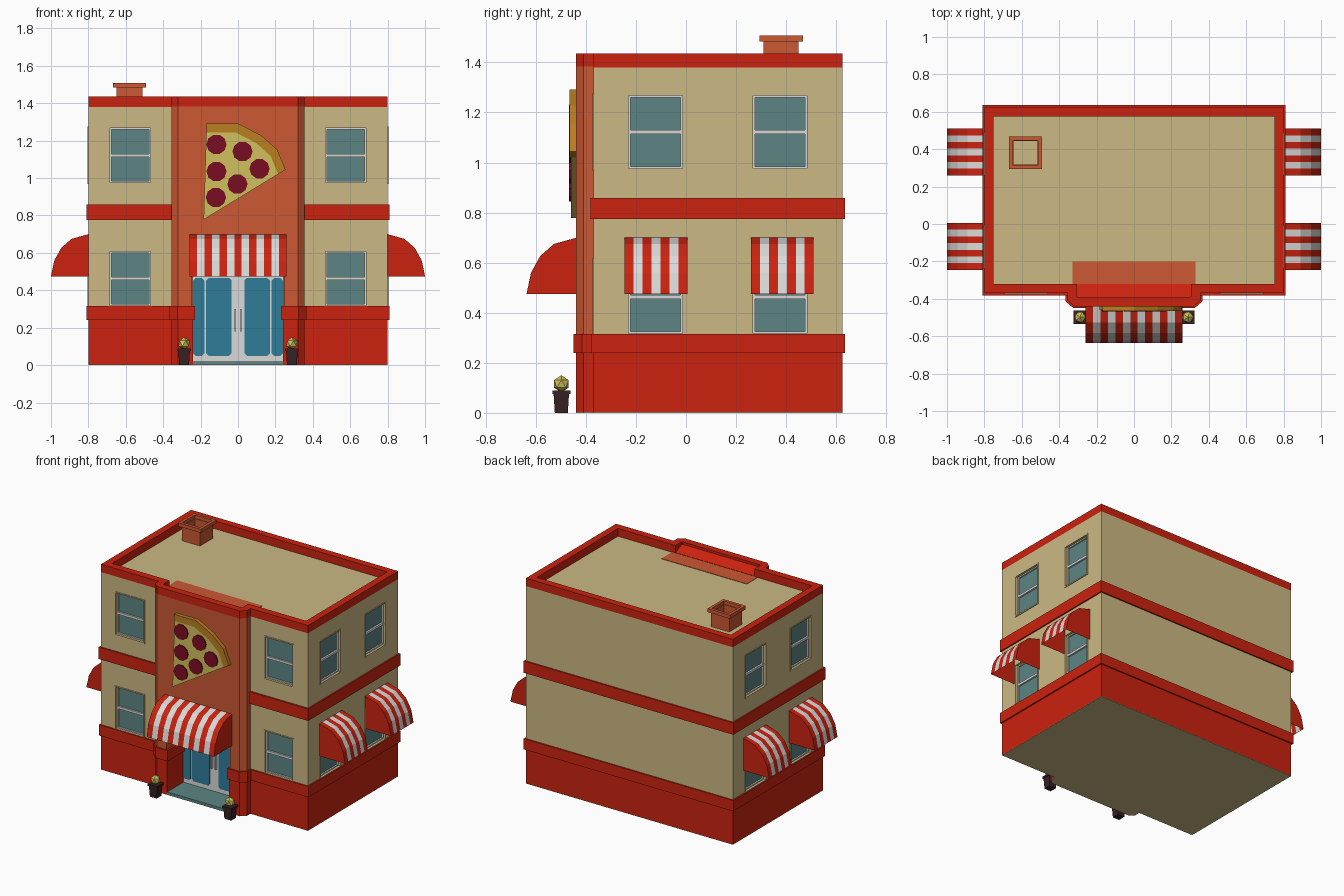
import bpy, bmesh, math
from mathutils import Matrix, Vector

if "Cube" in bpy.data.objects:
    bpy.data.objects.remove(bpy.data.objects["Cube"])


def material(name, r, g, b):
    lin = [((c / 255 + 0.055) / 1.055) ** 2.4 for c in (r, g, b)]
    m = bpy.data.materials.new(name)
    m.diffuse_color = (*lin, 1)
    m.use_nodes = True
    m.node_tree.nodes["Principled BSDF"].inputs["Base Color"].default_value = m.diffuse_color
    return m


BEIGE = material("beige wall", 204, 185, 131)
RED = material("red trim", 204, 34, 15)
BRICK = material("brick orange", 204, 88, 52)
GLASS = material("teal glass", 92, 133, 132)
BLUE = material("blue door glass", 48, 124, 154)
WHITE = material("white", 218, 218, 216)
PEPPER = material("dark red topping", 122, 12, 34)
CHEESE = material("yellow", 208, 193, 92)
CRUST = material("golden crust", 186, 126, 34)
POT = material("dark brown", 56, 33, 36)

FRONT = Matrix.Rotation(math.pi / 2, 4, 'X')  # turns an x/z outline upright, extruding to -y


def finish(name, bm, mats, mat=Matrix()):
    bm.transform(mat)
    bmesh.ops.recalc_face_normals(bm, faces=bm.faces[:])
    me = bpy.data.meshes.new(name)
    bm.to_mesh(me)
    bm.free()
    for m in mats:
        me.materials.append(m)
    ob = bpy.data.objects.new(name, me)
    bpy.context.collection.objects.link(ob)
    return ob


def prism(name, pts, z0, z1, m, mat=Matrix()):
    bm = bmesh.new()
    lo = [bm.verts.new((x, y, z0)) for x, y in pts]
    hi = [bm.verts.new((x, y, z1)) for x, y in pts]
    bm.faces.new(lo[::-1])
    bm.faces.new(hi)
    for i in range(len(pts)):
        j = (i + 1) % len(pts)
        bm.faces.new((lo[i], lo[j], hi[j], hi[i]))
    return finish(name, bm, [m], mat)


def ring(name, outer, inner, z0, z1, m):
    bm = bmesh.new()
    loops = [[bm.verts.new((x, y, z)) for x, y in p]
             for p, z in ((outer, z0), (outer, z1), (inner, z1), (inner, z0))]
    n = len(outer)
    for a, b in zip(loops, loops[1:] + loops[:1]):
        for i in range(n):
            j = (i + 1) % n
            bm.faces.new((a[i], a[j], b[j], b[i]))
    return finish(name, bm, [m])


def boxes(name, spans, m, mat=Matrix()):
    bm = bmesh.new()
    for x0, x1, y0, y1, z0, z1 in spans:
        t = Matrix.Translation(((x0 + x1) / 2, (y0 + y1) / 2, (z0 + z1) / 2))
        s = Matrix.Diagonal((x1 - x0, y1 - y0, z1 - z0, 1))
        bmesh.ops.create_cube(bm, size=1, matrix=t @ s)
    return finish(name, bm, [m], mat)


def mirrored(half):  # half outline on +x, running counter-clockwise
    return half + [(-x, y) for x, y in reversed(half)]


def offset(pts, d):  # grow a counter-clockwise outline by d
    out = []
    for i, p in enumerate(pts):
        p = Vector(p)
        a = (p - Vector(pts[i - 1])).normalized()
        b = (Vector(pts[(i + 1) % len(pts)]) - p).normalized()
        na, nb = Vector((a.y, -a.x)), Vector((b.y, -b.x))
        out.append(tuple(p + (na + nb) * d / (1 + na.dot(nb))))
    return out


def square(cx, cy, h):
    return [(cx - h, cy - h), (cx + h, cy - h), (cx + h, cy + h), (cx - h, cy + h)]


# Outlines of the building
Y0, Y1 = -0.37, 0.625
bay_front = [(0.32, -0.44), (0.355, -0.41), (0.355, Y0)]
main_corner = [(0.80, Y0), (0.80, Y1)]
full = mirrored(bay_front + main_corner)
recessed = mirrored([(0.24, -0.24), (0.24, -0.44)] + bay_front + main_corner)
bay_tail = [(0.33, Y0), (0.33, -0.20)]
bay_open = mirrored([(0.245, -0.24), (0.245, -0.44)] + bay_front + bay_tail)
bay_full = mirrored(bay_front + bay_tail)

# Base, walls and bands
prism("underside", full, 0, 0.003, BEIGE)
prism("base", recessed, 0.003, 0.25, RED)
prism("base_band", offset(recessed, 0.01), 0.24, 0.315, RED)
walls = boxes("walls", [(-0.8, 0.8, Y0, Y1, 0.25, 1.38)], BEIGE)
prism("bay_lower", bay_open, 0.31, 0.48, BRICK)
prism("bay_upper", bay_full, 0.48, 1.383, BRICK)
boxes("middle_band", [(-0.81, 0.81, Y0 - 0.012, Y1 + 0.01, 0.775, 0.858)], RED)

# Parapet with a sloped ledge behind the bay
ring("parapet", full, offset(full, -0.05), 1.38, 1.435, RED)
prism("bay_ledge", [(-0.32, 1.375), (-0.32, 1.385), (-0.395, 1.42), (-0.395, 1.375)],
      -0.306, 0.306, RED, Matrix(((0, 0, 1, 0), (1, 0, 0, 0), (0, 1, 0, 0), (0, 0, 0, 1))))

# Windows: recessed glass, white sash, thin trim
RIGHT, LEFT = Matrix.Rotation(math.pi / 2, 4, 'Z'), Matrix.Rotation(-math.pi / 2, 4, 'Z')
places = []
for z in (0.463, 1.122):
    places += [Matrix.Translation((s * 0.577, Y0, z)) for s in (-1, 1)]
    for y in (-0.122, 0.375):
        places += [Matrix.Translation((0.8, y, z)) @ RIGHT, Matrix.Translation((-0.8, y, z)) @ LEFT]
W, H = 0.108, 0.145


def frame(w, h, t, y0, y1):
    return [(-w, -w + t, y0, y1, -h, h), (w - t, w, y0, y1, -h, h),
            (-w + t, w - t, y0, y1, h - t, h), (-w + t, w - t, y0, y1, -h, -h + t)]


cutters = [boxes("door_cutter", [(-0.3, 0.3, -0.5, -0.215, 0.2, 0.6)], BEIGE)]
for p in places:
    cutters.append(boxes("window_cutter", [(-W, W, -0.05, 0.03, -H, H)], BEIGE, p))
    boxes("window_glass", [(-W, W, 0.022, 0.031, -H, H)], GLASS, p)
    boxes("window_sash", frame(W, H, 0.008, 0.012, 0.025)
          + [(-W, W, 0.01, 0.025, -0.008, 0.008)], WHITE, p)
    boxes("window_trim", frame(W + 0.008, H + 0.008, 0.008, -0.004, 0.002), BEIGE, p)
bpy.context.view_layer.objects.active = walls
for c in cutters:
    mod = walls.modifiers.new("cut", 'BOOLEAN')
    mod.operation, mod.solver, mod.object = 'DIFFERENCE', 'EXACT', c
    bpy.ops.object.modifier_apply(modifier=mod.name)
    bpy.data.objects.remove(c)


# Striped awnings
def awning(width, stripes, mat):
    prof = [(0, 0.225), (-0.09, 0.2), (-0.145, 0.152), (-0.182, 0.085), (-0.2, 0)]
    bm = bmesh.new()
    rows = [[bm.verts.new((width * (i / stripes - 0.5), y, z)) for y, z in prof]
            for i in range(stripes + 1)]
    for i in range(stripes):
        for k in range(len(prof) - 1):
            f = bm.faces.new((rows[i][k], rows[i][k + 1], rows[i + 1][k + 1], rows[i + 1][k]))
            f.material_index = i % 2
    for r in (rows[0], rows[-1]):
        bm.faces.new(r + [bm.verts.new((r[0].co.x, 0, 0))])
    finish("awning", bm, [RED, WHITE], mat)


awning(0.52, 13, Matrix.Translation((0, -0.437, 0.475)))
for y in (-0.12, 0.385):
    awning(0.25, 7, Matrix.Translation((0.8, y, 0.475)) @ RIGHT)
    awning(0.25, 7, Matrix.Translation((-0.8, y, 0.475)) @ LEFT)

# Entrance
boxes("entrance_floor", [(-0.24, 0.24, -0.44, -0.235, 0.002, 0.02)], GLASS)
boxes("door_frame", [(-0.244, 0.244, -0.26, -0.23, 0.02, 0.48)], WHITE)
boxes("door_handles", [(s * 0.015 - 0.004, s * 0.015 + 0.004, -0.275, -0.26, 0.18, 0.3)
                       for s in (-1, 1)], WHITE)


def clipped(x0, x1, z0, z1, c):
    return [(x0 + c, z0), (x1 - c, z0), (x1, z0 + c), (x1, z1 - c),
            (x1 - c, z1), (x0 + c, z1), (x0, z1 - c), (x0, z0 + c)]


for s in (-1, 1):
    for a, b in ((0.035, 0.17), (0.18, 0.24)):
        x0, x1 = sorted((s * a, s * b))
        prism("door_glass", clipped(x0, x1, 0.05, 0.465, 0.012), 0.255, 0.265, BLUE, FRONT)

# Pizza slice sign
tip = Vector((-0.184, 0.778))
rim = [Vector(p) for p in ((0.254, 1.045), (0.21, 1.152), (0.126, 1.227), (0.003, 1.291), (-0.168, 1.291))]
inner = [tip + (p - tip) * 0.91 for p in rim]
prism("sign_cheese", [tip] + inner, 0.435, 0.46, CHEESE, FRONT)
prism("sign_crust", rim + inner[::-1], 0.435, 0.466, CRUST, FRONT)
for cx, cz in ((-0.115, 1.18), (0.024, 1.142), (0.115, 1.05), (-0.115, 1.035), (-0.003, 0.968), (-0.118, 0.896)):
    disc = [(cx + 0.054 * math.cos(k * math.pi / 5), cz + 0.054 * math.sin(k * math.pi / 5)) for k in range(10)]
    prism("sign_topping", disc, 0.458, 0.467, PEPPER, FRONT)

# Chimney
ring("chimney_shaft", square(-0.58, 0.38, 0.07), square(-0.58, 0.38, 0.063), 1.378, 1.485, BRICK)
ring("chimney_cap", square(-0.58, 0.38, 0.087), square(-0.58, 0.38, 0.067), 1.483, 1.508, BRICK)

# Potted shrubs beside the door
for s in (-1, 1):
    bm = bmesh.new()
    for r0, r1, z0, z1 in ((0.026, 0.031, 0, 0.08), (0.036, 0.036, 0.076, 0.09)):
        bmesh.ops.create_cone(bm, cap_ends=True, segments=4, radius1=r0 * 2 ** 0.5, radius2=r1 * 2 ** 0.5,
                              depth=z1 - z0, matrix=Matrix.Translation((0, 0, (z0 + z1) / 2))
                              @ Matrix.Rotation(math.pi / 4, 4, 'Z'))
    place = Matrix.Translation((s * 0.288, -0.498, 0))
    finish("pot", bm, [POT], place)
    bm = bmesh.new()
    bmesh.ops.create_icosphere(bm, subdivisions=1, radius=0.034, matrix=Matrix.Translation((0, 0, 0.116)))
    finish("shrub", bm, [CHEESE], place)
